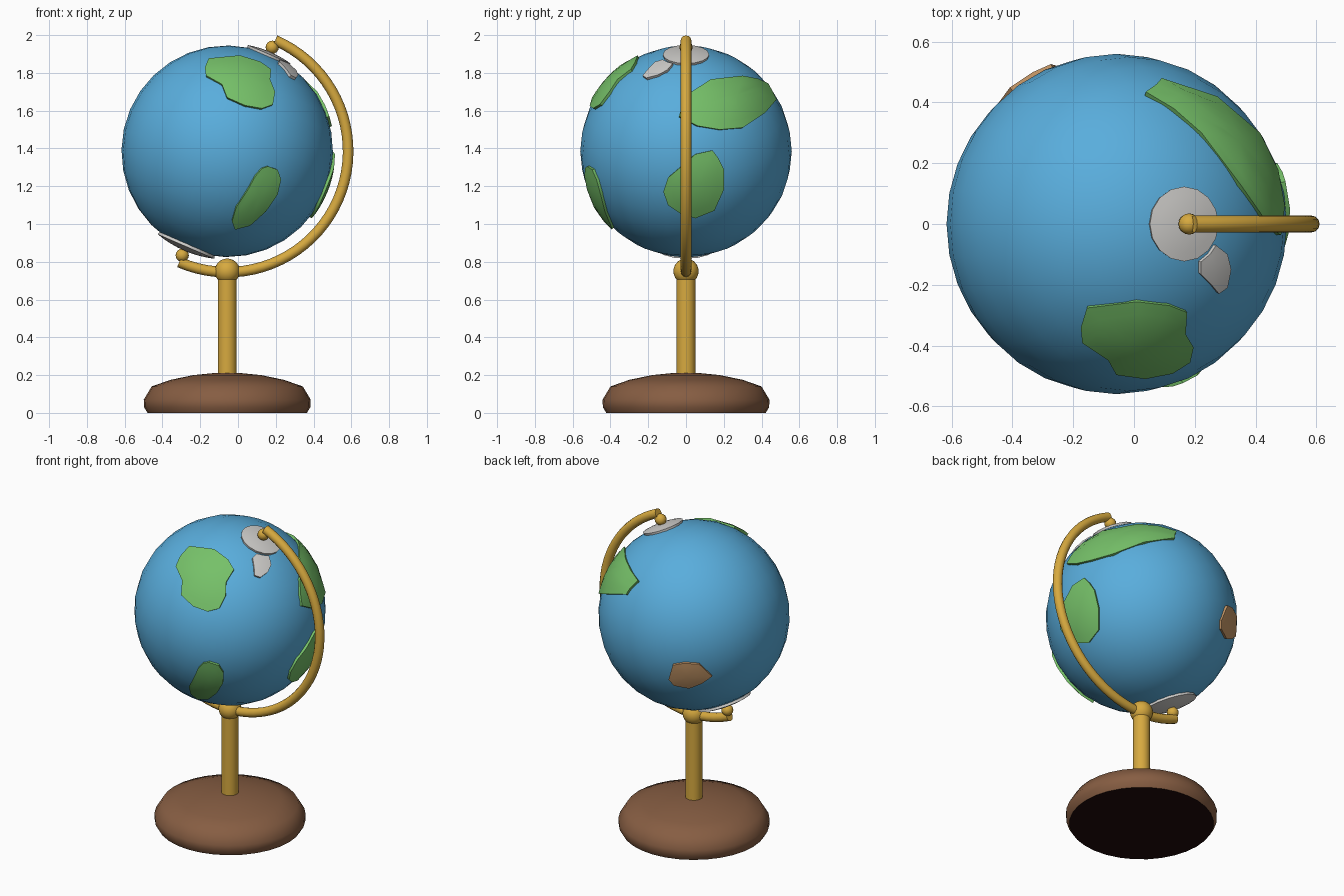
import bpy, bmesh, math
from mathutils import Vector, Matrix

cube = bpy.data.objects.get("Cube")
if cube:
    bpy.data.objects.remove(cube, do_unlink=True)

CENTRE = Vector((-0.057, 0, 1.385))   # globe centre
RADIUS = 0.56
ARM_RADIUS = 0.64
TILT = math.radians(23.4)
AXIS = Vector((math.sin(TILT), 0, math.cos(TILT)))


def material(name, rgb):
    mat = bpy.data.materials.new(name)
    mat.use_nodes = True
    mat.diffuse_color = (*rgb, 1)
    mat.node_tree.nodes["Principled BSDF"].inputs["Base Color"].default_value = (*rgb, 1)
    return mat


OCEAN = material("ocean_blue", (0.10, 0.42, 0.72))
LAND = material("land_green", (0.18, 0.53, 0.14))
DESERT = material("desert_tan", (0.58, 0.32, 0.14))
ICE = material("ice_white", (0.62, 0.61, 0.59))
BRASS = material("brass", (0.68, 0.40, 0.05))
WOOD = material("brown_wood", (0.24, 0.11, 0.055))
FELT = material("dark_felt", (0.014, 0.003, 0.003))


def finish(bm, name, *mats, angle=40):
    bmesh.ops.recalc_face_normals(bm, faces=bm.faces)
    mesh = bpy.data.meshes.new(name)
    bm.to_mesh(mesh)
    bm.free()
    obj = bpy.data.objects.new(name, mesh)
    bpy.context.collection.objects.link(obj)
    for mat in mats:
        mesh.materials.append(mat)
    bpy.ops.object.select_all(action="DESELECT")
    obj.select_set(True)
    bpy.context.view_layer.objects.active = obj
    bpy.ops.object.shade_smooth_by_angle(angle=math.radians(angle))
    return obj


def ball(name, centre, radius, mat, segments=16):
    bm = bmesh.new()
    turn = Matrix.Translation(centre) @ Matrix.Rotation(TILT, 4, "Y")
    bmesh.ops.create_uvsphere(bm, u_segments=segments, v_segments=segments // 2,
                              radius=radius, matrix=turn)
    return finish(bm, name, mat)


def patch(name, outline, azimuth, latitude, mat):
    """Thin raised plate on the globe; outline is seen along the given direction."""
    a, l = math.radians(azimuth), math.radians(latitude)
    n = Vector((math.cos(l) * math.cos(a), math.cos(l) * math.sin(a), math.sin(l)))
    u = Vector((-math.sin(a), math.cos(a), 0))
    v = n.cross(u)
    dirs = [(u * x + v * y + n * math.sqrt(max(0, 0.328 - x * x - y * y))).normalized()
            for x, y in outline]
    mid = sum(dirs, Vector()).normalized()
    bm = bmesh.new()

    def ring(t, r):
        return [bm.verts.new(CENTRE + mid.lerp(d, t).normalized() * r) for d in dirs]

    top = RADIUS + 0.013
    rings = [ring(1, RADIUS - 0.012)] + [ring(t, top) for t in (1, 0.75, 0.5, 0.25)]
    count = len(dirs)
    for lo, hi in zip(rings, rings[1:]):
        for i in range(count):
            j = (i + 1) % count
            bm.faces.new((lo[i], lo[j], hi[j], hi[i]))
    tip = bm.verts.new(CENTRE + mid * top)
    for i in range(count):
        bm.faces.new((rings[-1][i], rings[-1][(i + 1) % count], tip))
    bm.faces.new(rings[0][::-1])
    return finish(bm, name, mat, angle=35)


def shifted(points, dx, dy):
    return [(x - dx, y - dy) for x, y in points]


# Globe
ball("globe", CENTRE, RADIUS, OCEAN, 32)

# Continents on the front
north_front = [(-.155, 1.877), (.01, 1.893), (.117, 1.86), (.175, 1.82), (.17, 1.766),
               (.196, 1.70), (.185, 1.633), (.127, 1.612), (.037, 1.628), (-.058, 1.67),
               (-.085, 1.74), (-.17, 1.787), (-.175, 1.83)]
south_front = [(.127, 1.294), (.16, 1.305), (.21, 1.288), (.228, 1.235), (.21, 1.156),
               (.148, 1.066), (.063, .99), (-.016, .97), (-.032, 1.013), (-.01, 1.087),
               (.053, 1.182), (.09, 1.25)]
patch("north_front_continent", shifted(north_front, CENTRE.x, CENTRE.z), -90, 0, LAND)
patch("south_front_continent", shifted(south_front, CENTRE.x, CENTRE.z), -90, 0, LAND)

# Continents on the arm side
north_side = [(.03, 1.70), (.13, 1.766), (.3, 1.785), (.38, 1.77), (.435, 1.745),
              (.46, 1.70), (.48, 1.66), (.42, 1.59), (.3, 1.51), (.18, 1.50),
              (.06, 1.52), (-.037, 1.57), (-.02, 1.63)]
south_side = [(.14, 1.39), (.17, 1.35), (.2, 1.29), (.2, 1.18), (.15, 1.07), (.05, 1.03),
              (-.03, 1.055), (-.095, 1.10), (-.12, 1.17), (-.095, 1.245), (-.03, 1.3),
              (.05, 1.37)]
patch("north_side_continent", shifted(north_side, 0, CENTRE.z), 0, 0, LAND)
patch("south_side_continent", shifted(south_side, 0, CENTRE.z), 0, 0, LAND)

# Desert island on the back
desert = [(-.13, -.04), (-.105, .07), (-.04, .09), (.05, .085), (.125, -.01),
          (.065, -.06), (-.01, -.1), (-.1, -.085)]
patch("desert_island", desert, 123, -14, DESERT)

# Polar ice
for name, radius, azimuth, latitude in (("north_ice_cap", .123, 0, 66.6),
                                        ("south_ice_cap", .163, 180, -66.6)):
    steps = [math.tau * i / 16 for i in range(16)]
    circle = [(radius * math.cos(t), radius * math.sin(t)) for t in steps]
    patch(name, circle, azimuth, latitude, ICE)
ice_island = [(.27, -.07), (.308, -.10), (.32, -.15), (.308, -.21), (.28, -.23),
              (.255, -.2), (.22, -.165), (.22, -.125), (.25, -.1)]
patch("ice_island", shifted(ice_island, CENTRE.x, 0), -90, 90, ICE)

# Half-circle arm swept from pole to pole
bm = bmesh.new()
place = (Matrix.Translation(CENTRE) @ Matrix.Rotation(TILT, 4, "Y")
         @ Matrix.Translation((0, 0, ARM_RADIUS)) @ Matrix.Rotation(math.pi / 2, 4, "Y"))
start = bmesh.ops.create_circle(bm, segments=12, radius=0.028, matrix=place)["verts"]
edges = list({e for vert in start for e in vert.link_edges})
bmesh.ops.spin(bm, geom=start + edges, cent=CENTRE, axis=(0, 1, 0), angle=math.pi, steps=40)
bmesh.ops.holes_fill(bm, edges=[e for e in bm.edges if e.is_boundary], sides=0)
finish(bm, "arm", BRASS)

# Pivots and joint
ball("top_pivot", CENTRE + AXIS * 0.6, 0.035, BRASS)
ball("bottom_pivot", CENTRE - AXIS * 0.6, 0.035, BRASS)
ball("post_joint", (CENTRE.x, 0, 0.75), 0.067, BRASS, 24)


def lathe(name, profile, *mats):
    bm = bmesh.new()
    verts = [bm.verts.new((CENTRE.x + r, 0, z)) for r, z in profile]
    edges = [bm.edges.new(pair) for pair in zip(verts, verts[1:])]
    bmesh.ops.spin(bm, geom=verts + edges, cent=(CENTRE.x, 0, 0), axis=(0, 0, 1),
                   angle=math.tau, steps=32)
    bmesh.ops.remove_doubles(bm, verts=bm.verts, dist=0.0005)
    bm.normal_update()
    for face in bm.faces:   # underside takes the last material
        if face.calc_center_median().z < 0.001:
            face.material_index = len(mats) - 1
    return finish(bm, name, *mats)


# Post and base
lathe("post", [(0, .18), (.05, .18), (.05, .74), (0, .74)], BRASS)
lathe("base", [(0, 0), (.422, 0), (.44, .03), (.442, .07), (.4, .14), (.3, .175),
               (.18, .2), (.08, .21), (0, .212)], WOOD, FELT)
